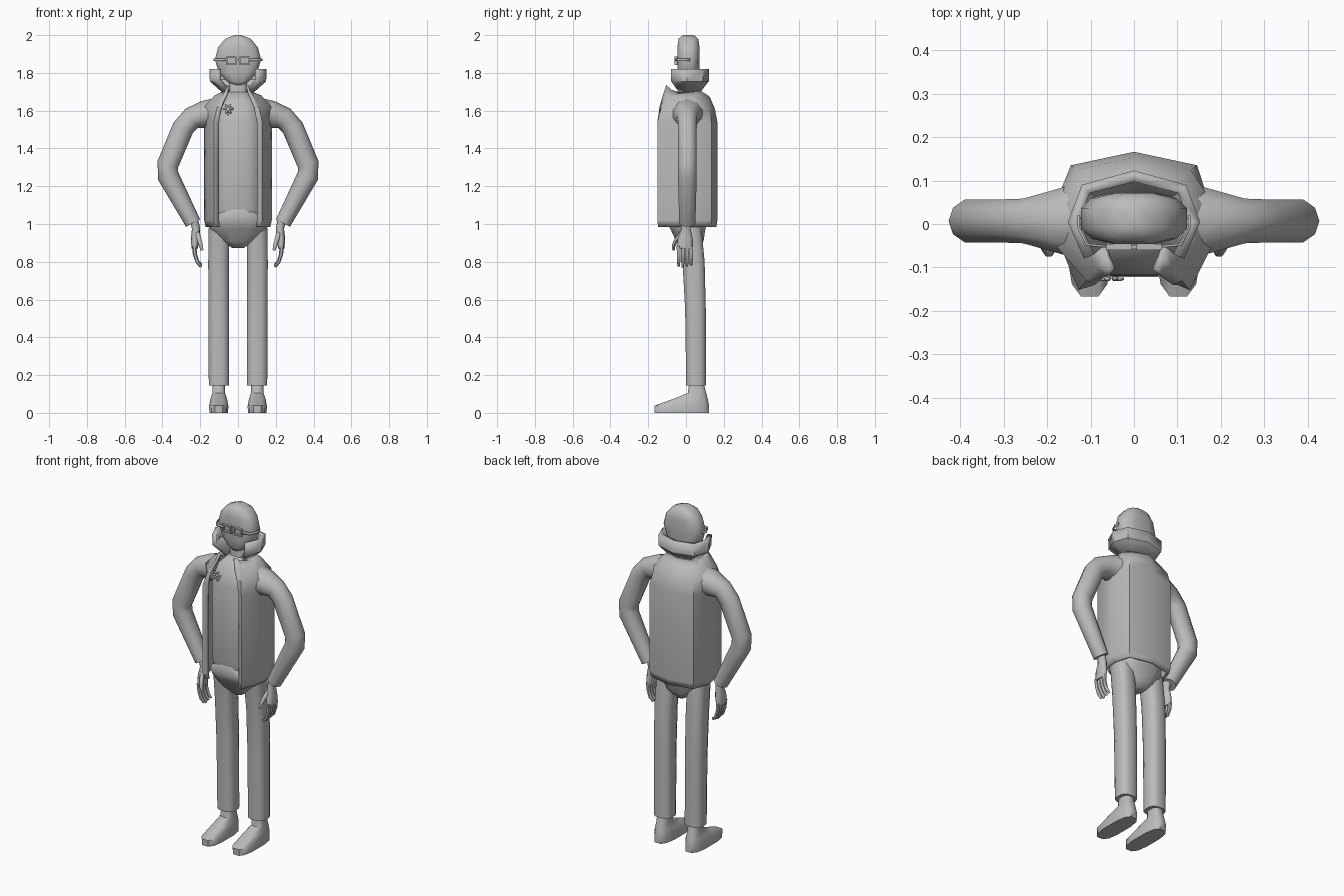
import bpy, bmesh, math
from mathutils import Vector

cube = bpy.data.objects.get("Cube")
if cube:
    bpy.data.objects.remove(cube)

grey = bpy.data.materials.new("plain_grey")
grey.use_nodes = True
tone = (0.5, 0.5, 0.5, 1)
grey.diffuse_color = tone
grey.node_tree.nodes["Principled BSDF"].inputs["Base Color"].default_value = tone


def finish(name, bm, angle=50, thick=0):
    """Turn a bmesh into a smooth-shaded grey object."""
    bmesh.ops.recalc_face_normals(bm, faces=bm.faces)
    mesh = bpy.data.meshes.new(name)
    bm.to_mesh(mesh)
    bm.free()
    mesh.materials.append(grey)
    obj = bpy.data.objects.new(name, mesh)
    bpy.context.collection.objects.link(obj)
    bpy.ops.object.select_all(action='DESELECT')
    obj.select_set(True)
    bpy.context.view_layer.objects.active = obj
    bpy.ops.object.shade_smooth_by_angle(angle=math.radians(angle))
    if thick:
        mod = obj.modifiers.new("thickness", 'SOLIDIFY')
        mod.thickness = thick
        mod.offset = -1
    return obj


def loft(name, rings, closed=True, angle=50, thick=0):
    """Skin a stack of equal rings; closed rings get end caps."""
    bm = bmesh.new()
    rows = [[bm.verts.new(p) for p in r] for r in rings]
    n = len(rows[0])
    for a, b in zip(rows, rows[1:]):
        for i in range(n if closed else n - 1):
            j = (i + 1) % n
            bm.faces.new((a[i], a[j], b[j], b[i]))
    if closed:
        bm.faces.new(rows[0])
        bm.faces.new(rows[-1])
    return finish(name, bm, angle, thick)


def ring(cx, cy, z, rx, ry, n=12, power=0.7):
    """Horizontal rounded-box ring."""
    pts = []
    for i in range(n):
        t = math.tau * (i + 0.5) / n
        c, s = math.cos(t), math.sin(t)
        pts.append((cx + rx * math.copysign(abs(c) ** power, c),
                    cy + ry * math.copysign(abs(s) ** power, s), z))
    return pts


def sweep(name, path, n=10):
    """Tube along points (x, y, z, radius, depth radius)."""
    pts = [Vector(p[:3]) for p in path]
    rings = []
    for i, p in enumerate(pts):
        d = (pts[min(i + 1, len(pts) - 1)] - pts[max(i - 1, 0)]).normalized()
        u = d.cross(Vector((0, 1, 0))).normalized()
        v = u.cross(d)
        r, q = path[i][3:]
        rings.append([p + u * r * math.cos(math.tau * k / n) + v * q * math.sin(math.tau * k / n)
                      for k in range(n)])
    return loft(name, rings, angle=60)


def box(name, centre, size):
    bm = bmesh.new()
    bmesh.ops.create_cube(bm, size=1)
    for v in bm.verts:
        v.co = Vector(centre) + Vector(a * b for a, b in zip(v.co, size))
    return finish(name, bm, 30)


def mirrored(half):
    """Half outline, front edge to back centre, completed across x."""
    return half + [(-x, y, z) for x, y, z in reversed(half[:-1])]


# Head and neck
loft("head", [ring(0, 0.013, *r) for r in (
    (1.735, 0.03, 0.045), (1.755, 0.06, 0.055), (1.8, 0.104, 0.058), (1.87, 0.125, 0.06),
    (1.935, 0.108, 0.06), (1.98, 0.07, 0.054), (2.0, 0.02, 0.03))], angle=55)
loft("neck", [ring(0, 0.015, *r) for r in (
    (1.62, 0.08, 0.06), (1.69, 0.05, 0.045), (1.78, 0.05, 0.045))])

# Glasses
for s, side in ((1, "left"), (-1, "right")):
    for k, z in enumerate((1.847, 1.883)):
        box(f"{side}_lens_rim_{k}", (s * 0.035, -0.053, z), (0.056, 0.014, 0.008))
    for k, x in enumerate((0.01, 0.06)):
        box(f"{side}_lens_side_{k}", (s * x, -0.053, 1.865), (0.008, 0.014, 0.04))
    loft(f"{side}_temple", [[(s * x, y, z) for z in (1.862, 1.876)]
         for x, y in ((0.06, -0.055), (0.11, -0.05), (0.13, -0.01), (0.13, 0.02))],
         closed=False, thick=0.006)
box("glasses_bridge", (0, -0.053, 1.868), (0.02, 0.01, 0.008))

# Standing collar, open at the front
plan = [(0.115, -0.08), (0.152, 0.005), (0.12, 0.09), (0, 0.123)]
loft("collar", [mirrored([(x * k, (y - 0.015) * k + 0.015, z) for x, y in plan])
     for z, k in ((1.69, 0.5), (1.755, 0.98), (1.82, 1))], closed=False, angle=35, thick=0.026)

# Shirt body
loft("shirt", [ring(0, *r) for r in (
    (0.01, 1.03, 0.13, 0.11), (0.005, 1.1, 0.135, 0.122), (0.005, 1.3, 0.135, 0.126),
    (0.005, 1.55, 0.135, 0.125), (0.01, 1.64, 0.11, 0.105), (0.015, 1.7, 0.05, 0.05))])

# Open jacket, front edge to back centre at each level
hem = [(0.1, -0.14), (0.128, -0.152), (0.165, -0.06), (0.179, 0.03), (0.145, 0.135), (0, 0.166)]
levels = [[(x * 0.96, y * 0.97, 0.985) for x, y in hem]]
levels += [[(x, y, z) for x, y in hem] for z in (1.02, 1.3, 1.54)]
levels.append([(0.09, -0.14, 1.62), (0.11, -0.13, 1.62), (0.18, -0.05, 1.62),
               (0.18, 0.05, 1.62), (0.13, 0.125, 1.61), (0, 0.153, 1.61)])
levels.append([(0.066, -0.12, 1.69), (0.085, -0.1, 1.675), (0.125, -0.035, 1.68),
               (0.125, 0.045, 1.68), (0.09, 0.09, 1.675), (0, 0.125, 1.675)])
levels.append([(0.055, -0.105, 1.735), (0.065, -0.075, 1.71), (0.075, -0.025, 1.695),
               (0.075, 0.03, 1.7), (0.05, 0.06, 1.71), (0, 0.07, 1.71)])
loft("jacket", [mirrored(r) for r in levels], closed=False, angle=40, thick=0.014)

# Pelvis
loft("pelvis", [ring(0, *r) for r in (
    (0.025, 0.872, 0.03, 0.045), (0.02, 0.91, 0.085, 0.075), (0.01, 0.975, 0.152, 0.095),
    (0.0, 1.03, 0.145, 0.125), (0.0, 1.08, 0.09, 0.11))], angle=60)

# Limbs, built once for each side
for s, side in ((1, "left"), (-1, "right")):
    arm = [(0.1, 1.585, 0.085, 0.1), (0.18, 1.58, 0.072, 0.075), (0.245, 1.56, 0.06, 0.054),
           (0.29, 1.51, 0.058, 0.052), (0.372, 1.315, 0.057, 0.052),
           (0.37, 1.255, 0.057, 0.052), (0.238, 1.005, 0.042, 0.045)]
    sweep(f"{side}_sleeve", [(s * x, 0.007, z, r, q) for x, z, r, q in arm])

    palm = [(0.232, 0.0, 1.02, 0.022, 0.028), (0.222, 0.0, 0.975, 0.022, 0.026),
            (0.226, -0.004, 0.92, 0.024, 0.042), (0.23, -0.006, 0.87, 0.016, 0.044)]
    sweep(f"{side}_hand", [(s * p[0], *p[1:]) for p in palm])
    for k in range(4):
        y = -0.039 + 0.022 * k
        tip = 0.772 + 0.006 * abs(k - 1)
        finger = [(0.232, 0.885, 0.012), (0.228, 0.84, 0.011), (0.215, 0.8, 0.01), (0.196, tip, 0.007)]
        sweep(f"{side}_finger_{k}", [(s * x, y, z, r, r) for x, z, r in finger], 6)
    thumb = [(0.215, -0.025, 0.95, 0.013), (0.205, -0.052, 0.915, 0.012),
             (0.196, -0.066, 0.885, 0.011), (0.19, -0.066, 0.86, 0.007)]
    sweep(f"{side}_thumb", [(s * x, y, z, r, r) for x, y, z, r in thumb], 6)

    loft(f"{side}_trouser_leg", [ring(s * x, *r) for x, *r in (
        (0.101, 0.053, 0.145, 0.055, 0.053), (0.102, 0.05, 0.55, 0.056, 0.056),
        (0.103, 0.04, 0.8, 0.056, 0.06), (0.1, 0.02, 0.99, 0.056, 0.062))])
    loft(f"{side}_shoe", [ring(s * 0.102, *r) for r in (
        (-0.022, 0.0, 0.051, 0.147), (-0.022, 0.038, 0.052, 0.148), (0.025, 0.075, 0.045, 0.092),
        (0.058, 0.105, 0.034, 0.05), (0.055, 0.16, 0.034, 0.038))])

# Flower pin on the chest
pin = Vector((-0.052, -0.126, 1.61))
for k in range(6):
    t = math.tau * k / 6
    bm = bmesh.new()
    bmesh.ops.create_icosphere(bm, subdivisions=1, radius=1)
    for v in bm.verts:
        a, b = 0.018 + v.co.x * 0.013, v.co.z * 0.007
        v.co = pin + Vector((a * math.cos(t) - b * math.sin(t), v.co.y * 0.006,
                             a * math.sin(t) + b * math.cos(t)))
    finish(f"petal_{k}", bm)
box("flower_stem", pin + Vector((0, 0.004, -0.022)), (0.006, 0.006, 0.03))
